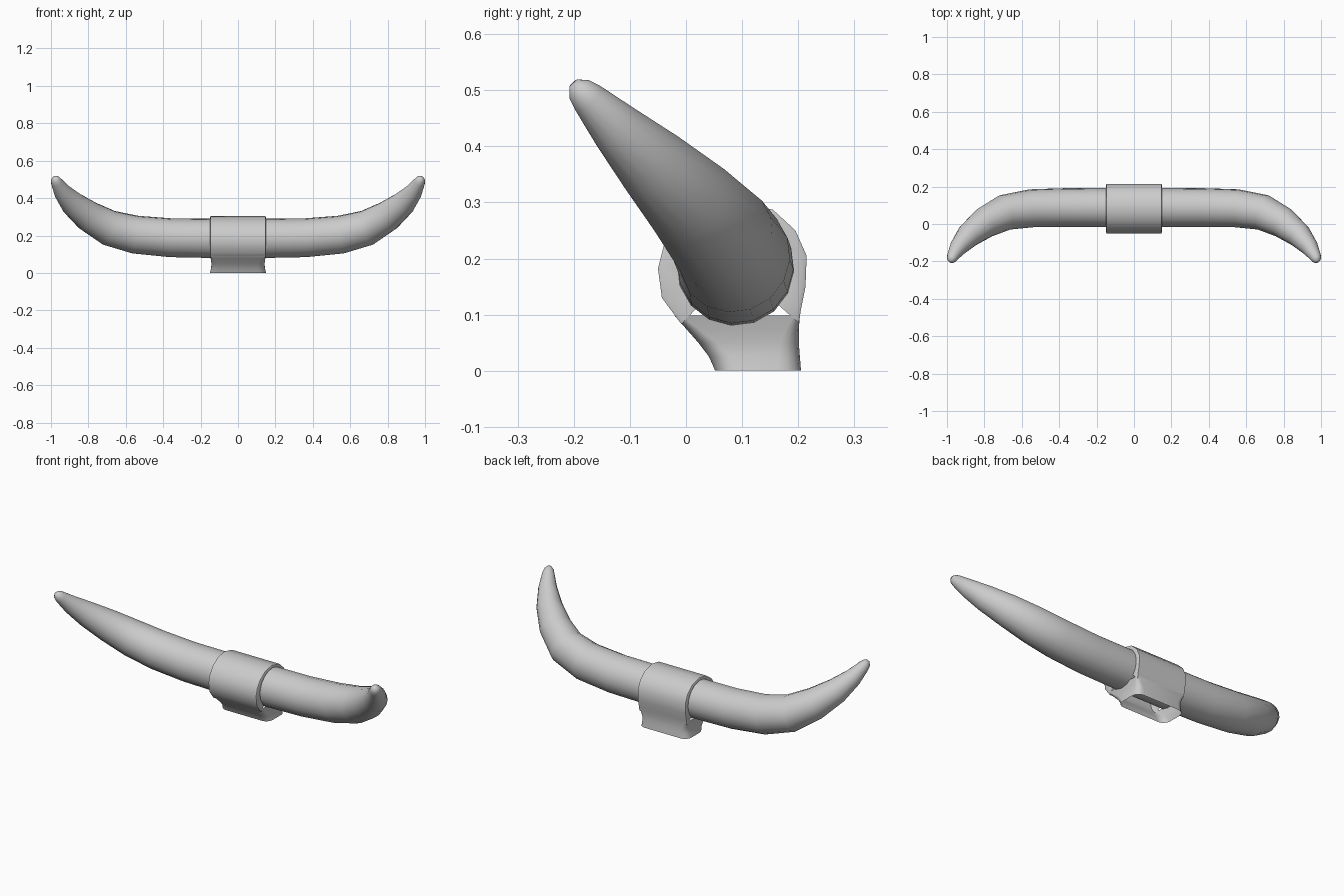
import bpy
from math import sin, cos, pi
from mathutils import Vector

if "Cube" in bpy.data.objects:
    bpy.data.objects.remove(bpy.data.objects["Cube"])


def make_object(name, verts, faces, angle):
    mesh = bpy.data.meshes.new(name)
    mesh.from_pydata([tuple(v) for v in verts], [], faces)
    mesh.update()
    obj = bpy.data.objects.new(name, mesh)
    bpy.context.collection.objects.link(obj)
    bpy.ops.object.select_all(action='DESELECT')
    obj.select_set(True)
    bpy.context.view_layer.objects.active = obj
    bpy.ops.object.mode_set(mode='EDIT')
    bpy.ops.mesh.select_all(action='SELECT')
    bpy.ops.mesh.normals_make_consistent(inside=False)
    bpy.ops.object.mode_set(mode='OBJECT')
    bpy.ops.object.shade_smooth_by_angle(angle=angle)
    return obj


def loft(name, rings, closed, caps=False, angle=0.9):
    n = len(rings[0])
    verts = [v for r in rings for v in r]
    faces = []
    for i in range(len(rings) - 1):
        for j in range(n if closed else n - 1):
            k = (j + 1) % n
            faces.append((i * n + j, i * n + k, (i + 1) * n + k, (i + 1) * n + j))
    if caps:
        faces.append(tuple(range(n)))
        faces.append(tuple(range(len(verts) - n, len(verts))))
    return make_object(name, verts, faces, angle)


# Horns: one tapering tube, curving forward and up at both ends (x, y, z, radius)
half = [(0.16, 0.088, 0.185, 0.105), (0.36, 0.088, 0.188, 0.104),
        (0.55, 0.084, 0.205, 0.102), (0.69, 0.062, 0.241, 0.096),
        (0.80, 0.006, 0.304, 0.083), (0.885, -0.062, 0.372, 0.066),
        (0.94, -0.126, 0.435, 0.047), (0.970, -0.175, 0.486, 0.031),
        (0.976, -0.190, 0.501, 0.024), (0.980, -0.200, 0.512, 0.010)]
path = [(-x, y, z, r) for x, y, z, r in reversed(half)] + half
points = [Vector(p[:3]) for p in path]
normal = Vector((0, 0.757, 0.654)).normalized()
rings = []
for i, p in enumerate(points):
    tangent = (points[min(i + 1, len(points) - 1)] - points[max(i - 1, 0)]).normalized()
    side = tangent.cross(normal).normalized()
    up = side.cross(tangent).normalized()
    rings.append([p + path[i][3] * (cos(2 * pi * k / 16) * side + sin(2 * pi * k / 16) * up)
                  for k in range(16)])
loft("horns", rings, True, caps=True, angle=1.2)

# Collar: open sleeve wrapped over the horns, with rolled lips at the ends
outline = [(0.201, 0.085), (0.205, 0.11), (0.213, 0.15), (0.215, 0.205), (0.195, 0.25),
           (0.155, 0.287), (0.09, 0.303), (0.03, 0.292), (-0.015, 0.26), (-0.04, 0.222),
           (-0.05, 0.182), (-0.043, 0.13), (-0.015, 0.092), (-0.008, 0.083)]
centre = Vector((0.088, 0.185))


def collar_ring(x, inset):
    ring = []
    for y, z in outline:
        d = Vector((y, z)) - centre
        length = 0.095 if inset is None else d.length - inset
        q = centre + d.normalized() * length
        ring.append((x, q.x, q.y))
    return ring


steps = [(0.146, None), (0.150, 0.007), (0.146, 0.0)]
loft("collar", [collar_ring(-x, s) for x, s in steps] +
     [collar_ring(x, s) for x, s in reversed(steps)], False)

# Neck: hollow waisted socket below the collar (z, front y, back y, half width, corner)
levels = [(0.0, 0.052, 0.205, 0.150, 0.040), (0.025, 0.041, 0.203, 0.144, 0.038),
          (0.05, 0.022, 0.201, 0.142, 0.032), (0.075, 0.000, 0.201, 0.146, 0.022),
          (0.098, -0.020, 0.203, 0.149, 0.010)]


def neck_ring(z, y0, y1, w, c):
    ring = []
    corners = [(w - c, y1 - c), (-w + c, y1 - c), (-w + c, y0 + c), (w - c, y0 + c)]
    for i, (cx, cy) in enumerate(corners):
        for k in range(5):
            a = (i + k / 4) * pi / 2
            ring.append((cx + c * cos(a), cy + c * sin(a), z))
    return ring


loft("neck", [neck_ring(*lv) for lv in levels], True)
